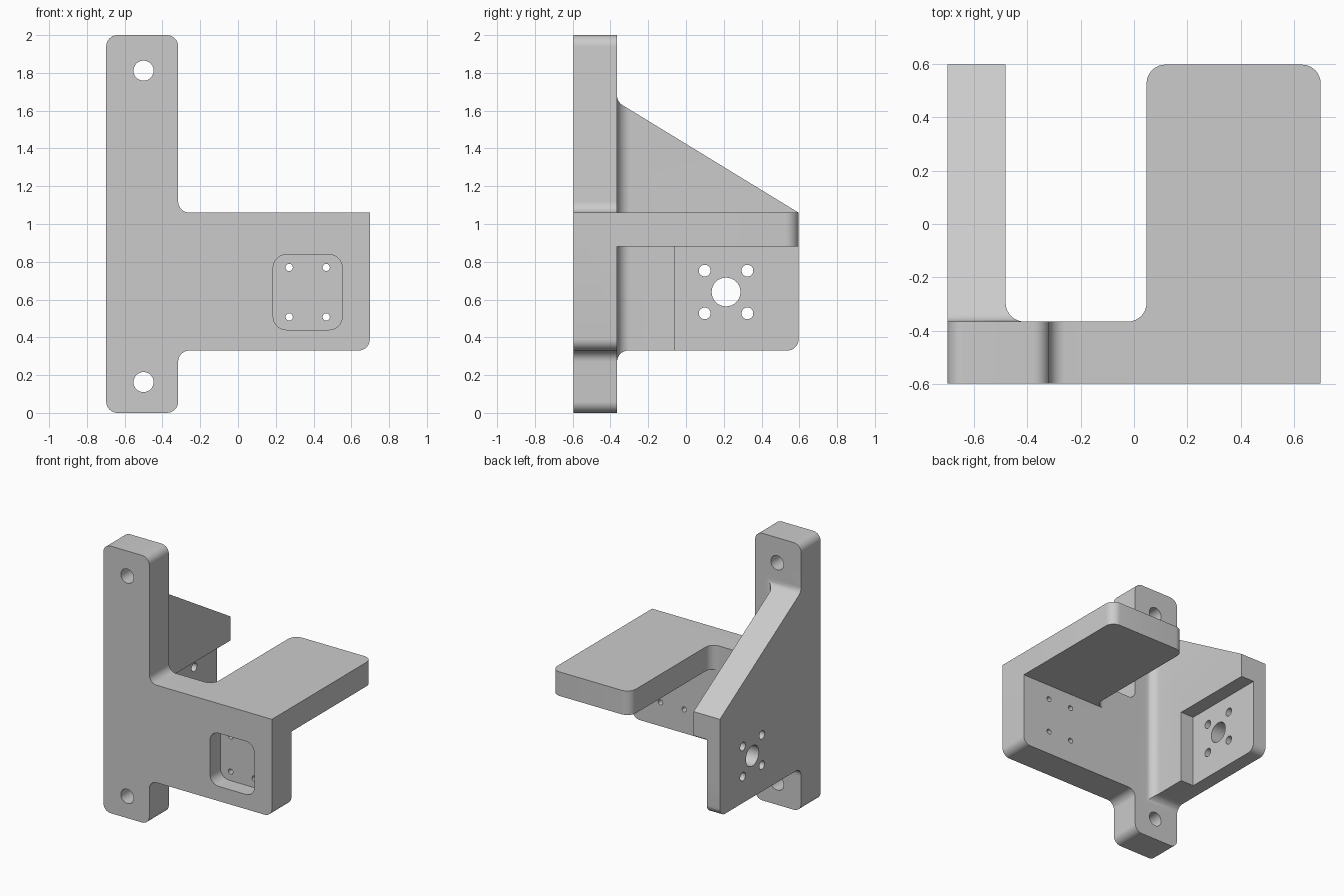
import bpy
import bmesh
from math import sin, tan, radians
from mathutils import Vector

if "Cube" in bpy.data.objects:
    bpy.data.objects.remove(bpy.data.objects["Cube"])

grey = bpy.data.materials.new("plain grey")
grey.use_nodes = True
grey.diffuse_color = (0.6, 0.6, 0.6, 1)
grey.node_tree.nodes["Principled BSDF"].inputs["Base Color"].default_value = (0.6, 0.6, 0.6, 1)

# Which 3D point a profile point (u, v) at depth d becomes, by extrusion axis
PLACE = {
    "x": lambda u, v, d: (d, u, v),
    "y": lambda u, v, d: (u, d, v),
    "z": lambda u, v, d: (u, v, d),
}


def rounded(corners, steps=8):
    """Replace each (u, v, radius) corner with an arc; (u, v) stays sharp."""
    points = []
    for i, corner in enumerate(corners):
        p = Vector(corner[:2])
        if len(corner) < 3:
            points.append(p)
            continue
        a = (Vector(corners[i - 1][:2]) - p).normalized()
        b = (Vector(corners[(i + 1) % len(corners)][:2]) - p).normalized()
        radius, half = corner[2], a.angle(b) / 2
        centre = p + (a + b).normalized() * (radius / sin(half))
        start = (p + a * (radius / tan(half)) - centre).normalized()
        end = (p + b * (radius / tan(half)) - centre).normalized()
        for k in range(steps + 1):
            points.append(centre + start.slerp(end, k / steps) * radius)
    return points


def prism(name, axis, corners, low, high):
    """Extrude a profile along an axis."""
    bm = bmesh.new()
    place = PLACE[axis]
    face = bm.faces.new([bm.verts.new(place(u, v, low)) for u, v in rounded(corners)])
    out = bmesh.ops.extrude_face_region(bm, geom=[face], use_keep_orig=True)
    shift = Vector(place(0, 0, high - low))
    bmesh.ops.translate(bm, vec=shift, verts=[g for g in out["geom"] if isinstance(g, bmesh.types.BMVert)])
    bmesh.ops.recalc_face_normals(bm, faces=bm.faces)
    mesh = bpy.data.meshes.new(name)
    bm.to_mesh(mesh)
    bm.free()
    mesh.materials.append(grey)
    obj = bpy.data.objects.new(name, mesh)
    bpy.context.collection.objects.link(obj)
    return obj


def box(name, axis, u0, u1, v0, v1, low, high, *radius):
    corners = [(u0, v0), (u1, v0), (u1, v1), (u0, v1)]
    return prism(name, axis, [c + radius for c in corners], low, high)


def hole(axis, u, v, r, low, high):
    return box("hole_cutter", axis, u - r, u + r, v - r, v + r, low, high, r * 0.98)


def combine(target, tool, operation):
    """Apply a boolean and discard the tool object."""
    tool.hide_render = True
    mod = target.modifiers.new("boolean", "BOOLEAN")
    mod.operation, mod.solver, mod.object = operation, "EXACT", tool
    bpy.context.view_layer.objects.active = target
    bpy.ops.object.modifier_apply(modifier=mod.name)
    bpy.data.objects.remove(tool)


SIDE, FRONT, BACK, PLATE = 0.698, -0.596, 0.596, -0.365
LOW, TOP, R = 0.33, 1.06, 0.06

# Front plate: upright mounting bar with a wide arm
bracket = prism("mounting_bracket", "y", [
    (-SIDE, 0, R), (-0.317, 0, R), (-0.317, LOW, R), (SIDE, LOW, R), (SIDE, TOP),
    (-0.317, TOP, R), (-0.317, 2, R), (-SIDE, 2, R)], FRONT, PLATE)

# Shelf reaching back, blended into the plate
shelf = prism("shelf", "z", [
    (SIDE, -0.48), (SIDE, BACK, 0.07), (0.047, BACK, 0.07), (0.047, PLATE, 0.07),
    (-0.1, PLATE), (-0.1, -0.48)], 0.88, TOP)

# Gusset wall: plan shape with a fillet, trimmed to the sloping side outline
wall = prism("gusset_wall", "z", [
    (-SIDE, -0.48), (-0.35, -0.48), (-0.35, PLATE), (-0.48, PLATE, 0.07),
    (-0.48, BACK), (-SIDE, BACK)], 0.1, 1.9)
outline = prism("wall_outline", "x", [
    (-0.5, 0.2), (PLATE, 0.2), (PLATE, LOW, R), (BACK, LOW, R), (BACK, TOP),
    (PLATE, 1.647, R), (PLATE, 1.8), (-0.5, 1.8)], -0.9, 0)
combine(wall, outline, "INTERSECT")

# Thinned motor mount area with its shaft hole and four screw holes
combine(wall, box("recess_cutter", "x", -0.06, 0.8, 0.2, 0.88, -0.59, -0.3), "DIFFERENCE")
combine(wall, hole("x", 0.212, 0.64, 0.076, -0.9, -0.4), "DIFFERENCE")
for y in (0.099, 0.325):
    for z in (0.527, 0.753):
        combine(wall, hole("x", y, z, 0.031, -0.9, -0.4), "DIFFERENCE")

combine(bracket, shelf, "UNION")
combine(bracket, wall, "UNION")

# Rounded pocket in the front with four small screw holes
combine(bracket, box("pocket_cutter", "y", 0.186, 0.552, 0.44, 0.838, -0.8, -0.474, 0.07), "DIFFERENCE")
for x in (0.271, 0.467):
    for z in (0.508, 0.77):
        combine(bracket, hole("y", x, z, 0.019, -0.8, -0.2), "DIFFERENCE")

# Mounting holes in the upright bar
for z in (0.163, 1.812):
    combine(bracket, hole("y", -0.5, z, 0.053, -0.8, -0.2), "DIFFERENCE")

bpy.ops.object.select_all(action="DESELECT")
bracket.select_set(True)
bpy.context.view_layer.objects.active = bracket
bpy.ops.object.shade_smooth_by_angle(angle=radians(30))
